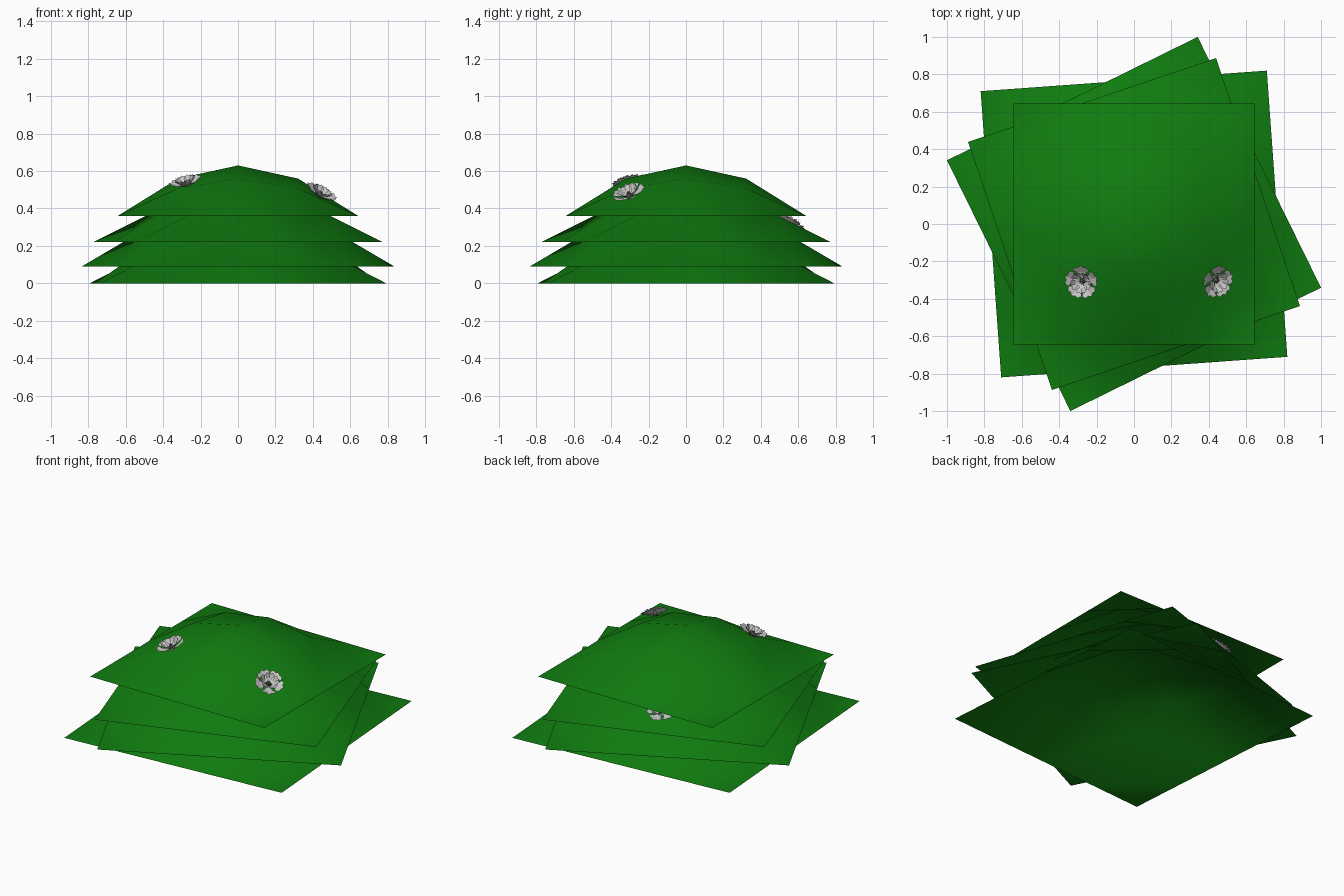
import bpy, bmesh, math
from mathutils import Matrix, Vector

cube = bpy.data.objects.get("Cube")
if cube:
    bpy.data.objects.remove(cube, do_unlink=True)


def material(name, color):
    m = bpy.data.materials.new(name)
    m.use_nodes = True
    m.diffuse_color = (*color, 1)
    bsdf = next(n for n in m.node_tree.nodes if n.type == 'BSDF_PRINCIPLED')
    bsdf.inputs["Base Color"].default_value = (*color, 1)
    return m


leaf_green = material("leaf green", (0.005, 0.2, 0.005))
petal_grey = material("petal grey", (0.58, 0.56, 0.57))
heart_grey = material("flower heart grey", (0.12, 0.12, 0.12))


def finish(bm, name, mats):
    mesh = bpy.data.meshes.new(name)
    bm.to_mesh(mesh)
    bm.free()
    for m in mats:
        mesh.materials.append(m)
    obj = bpy.data.objects.new(name, mesh)
    bpy.context.collection.objects.link(obj)
    return obj


def dome_factor(t):
    """Height share from the middle (1) to the rim (0)."""
    return (1.0, 0.74, 0.0)[round(abs(t) * 2)]


# Leaf layers: square sheets bulged into domes, each turned differently
def leaf_layer(name, half, height, z, turn):
    bm = bmesh.new()
    bmesh.ops.create_grid(bm, x_segments=4, y_segments=4, size=half)
    for v in bm.verts:
        v.co.z = height * dome_factor(v.co.x / half) * dome_factor(v.co.y / half)
    bmesh.ops.triangulate(bm, faces=bm.faces[:], quad_method='SHORT_EDGE')
    for f in bm.faces:
        f.smooth = True
    obj = finish(bm, name, [leaf_green])
    obj.location.z = z
    obj.rotation_euler.z = math.radians(turn)


leaf_layer("bottom_leaf_layer", 0.767, 0.36, 0.0, 4.1)
leaf_layer("lower_leaf_layer", 0.747, 0.36, 0.09, 26.2)
leaf_layer("upper_leaf_layer", 0.70, 0.30, 0.22, 18.7)
leaf_layer("top_leaf_layer", 0.643, 0.27, 0.36, 0)


# Flowers: two rings of five ragged petals around a dark heart
def add_petal(bm, angle, reach, rise, width):
    def point(r, a, z):
        return bm.verts.new((r * math.cos(angle + a), r * math.sin(angle + a), z))

    base = point(0.012, 0, 0)
    middle = [point(reach * 0.6, s * width * 0.8, rise * 0.45) for s in (-1, 0, 1)]
    tips = [point(reach * r, s * width, rise * h) for s, r, h in
            ((-1, 0.82, 0.9), (-0.6, 0.94, 1.1), (-0.3, 0.88, 0.9), (0, 1, 1),
             (0.3, 0.88, 0.9), (0.6, 0.94, 1.1), (1, 0.82, 0.9))]
    for i in range(2):
        bm.faces.new((base, middle[i], middle[i + 1]))
        bm.faces.new((middle[i], *tips[3 * i:3 * i + 4], middle[i + 1]))


def flower(name, location, normal):
    bm = bmesh.new()
    for i in range(5):
        angle = math.radians(90 + 72 * i)
        add_petal(bm, angle, 0.095, 0.03, 0.62)
        add_petal(bm, angle + math.radians(36), 0.062, 0.042, 0.6)
    petals = len(bm.faces)
    bmesh.ops.create_cone(bm, cap_ends=True, segments=6, radius1=0.014, radius2=0.008,
                          depth=0.03, matrix=Matrix.Translation((0, 0, 0.012)))
    for i, f in enumerate(bm.faces):
        f.material_index = int(i >= petals)
    obj = finish(bm, name, [petal_grey, heart_grey])
    obj.location = location
    up = Vector((0, 0, 1))
    obj.rotation_euler = up.rotation_difference(Vector(normal)).to_euler()


flower("front_right_flower", (-0.275, -0.305, 0.522), (-0.25, -0.25, 0.93))
flower("front_left_flower", (0.435, -0.30, 0.465), (0.45, -0.3, 0.83))
flower("back_flower", (-0.2, 0.54, 0.31), (-0.15, 0.45, 0.85))
